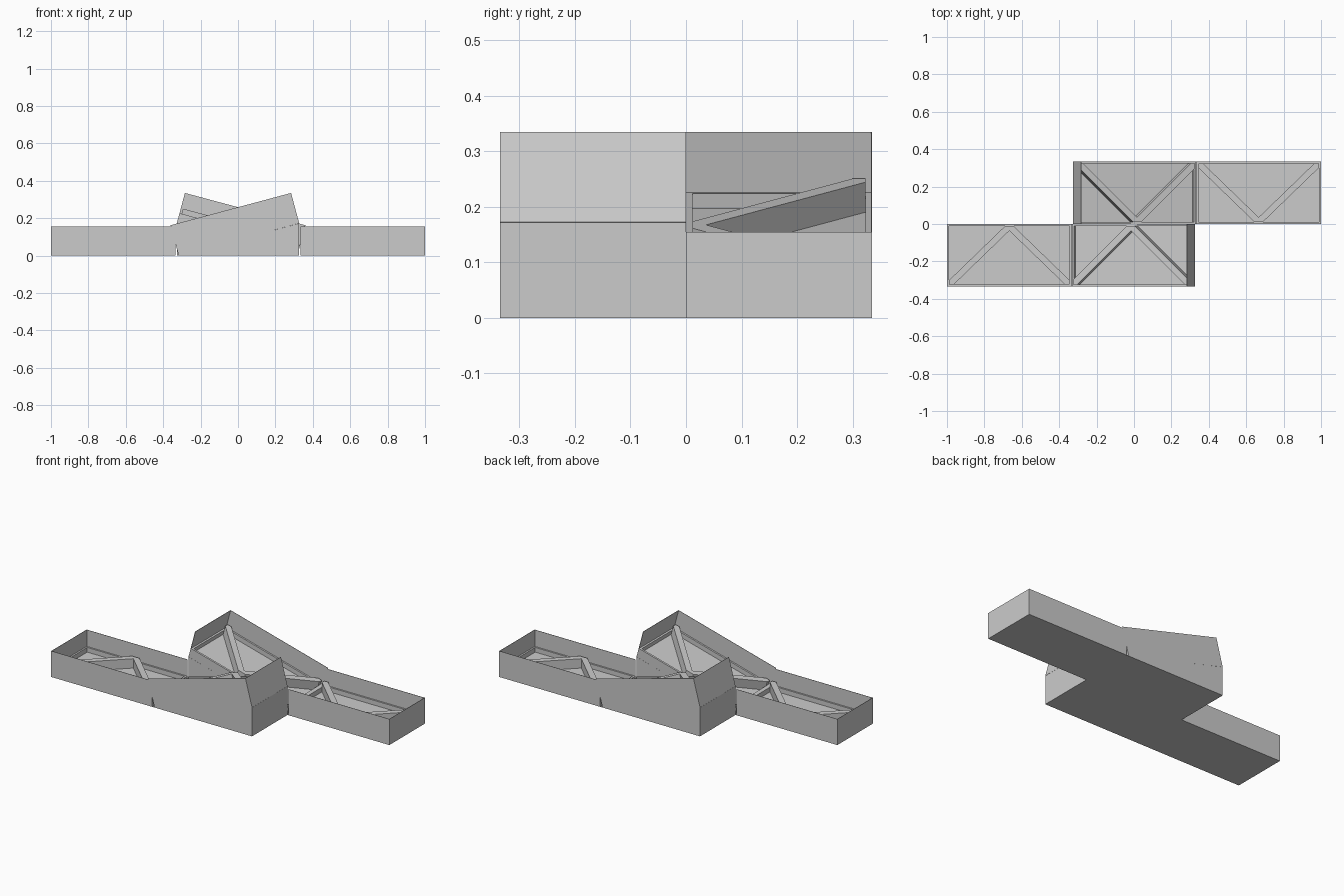
import bpy, bmesh
from math import radians
from mathutils import Matrix

if "Cube" in bpy.data.objects:
    bpy.data.objects.remove(bpy.data.objects["Cube"])

L, W = 0.667, 0.335            # tray length and depth
FLOOR, FRAME, BRACE = 0.028, 0.056, 0.084
SHEET, RAIL = 0.002, 0.012     # wall skin and inner rail widths


def prism(name, pts, vec, matrix):
    """Extrude a flat polygon along vec and place it."""
    bm = bmesh.new()
    face = bm.faces.new([bm.verts.new(p) for p in pts])
    ext = bmesh.ops.extrude_face_region(bm, geom=[face])
    new = [v for v in ext["geom"] if isinstance(v, bmesh.types.BMVert)]
    bmesh.ops.translate(bm, verts=new, vec=vec)
    bmesh.ops.transform(bm, matrix=matrix, verts=bm.verts)
    bmesh.ops.recalc_face_normals(bm, faces=bm.faces)
    mesh = bpy.data.meshes.new(name)
    bm.to_mesh(mesh)
    bm.free()
    obj = bpy.data.objects.new(name, mesh)
    bpy.context.collection.objects.link(obj)


def box(name, x0, x1, y0, y1, z0, z1, matrix):
    pts = [(x0, y0, z0), (x1, y0, z0), (x1, y1, z0), (x0, y1, z0)]
    prism(name, pts, (0, 0, z1 - z0), matrix)


def tray(name, height, walls, m):
    # floor panel
    box(name + "_floor", 0, L, -W, 0, 0, FLOOR, m)
    # perimeter rails
    box(name + "_rail_outer", 0, L, -W, -W + RAIL, FLOOR, FRAME, m)
    box(name + "_rail_inner", 0, L, -RAIL, 0, FLOOR, FRAME, m)
    for side, x in (("start", 0), ("end", L - RAIL)):
        box(name + "_rail_" + side, x, x + RAIL, -W + RAIL, -RAIL, FLOOR, FRAME, m)
    # V-shaped diagonal brace, two mirrored legs meeting at the inner side
    c, r = L / 2, RAIL
    for label, s in (("left", -1), ("right", 1)):
        leg = [(0, -r), (0.024, -r), (c - r, -W + 0.035), (c - r, -W + r),
               (c - r - 0.025, -W + r), (0, -0.036)]
        prism(f"{name}_brace_{label}", [(c + s * x, y, FLOOR) for x, y in leg],
              (0, 0, BRACE - FLOOR), m)
    # thin upright walls
    spans = {"outer": (0, L, -W, -W + SHEET), "inner": (0, L, -SHEET, 0),
             "start": (0, SHEET, -W, 0), "end": (L - SHEET, L, -W, 0)}
    for w in walls:
        box(f"{name}_wall_{w}", *spans[w], 0, height, m)


# the two strips are half-turn copies of each other
for strip, angle in (("front", 0), ("back", 180)):
    turn = Matrix.Rotation(radians(angle), 4, 'Z')
    flat = turn @ Matrix.Translation((-1, 0, 0))
    tray(strip + "_flat_tray", 0.155, ("outer", "inner", "start"), flat)
    tilt = turn @ Matrix.Translation((-0.317, 0, 0)) @ Matrix.Rotation(radians(-15), 4, 'Y')
    tray(strip + "_tilted_tray", 0.168, ("outer", "end"), tilt)
    # wedge base under the tilted tray
    prism(strip + "_wedge_base",
          [(-0.333, -W, 0), (0.327, -W, 0), (0.327, -W, 0.172), (-0.317, -W, 0.001)],
          (0, W, 0), turn)
